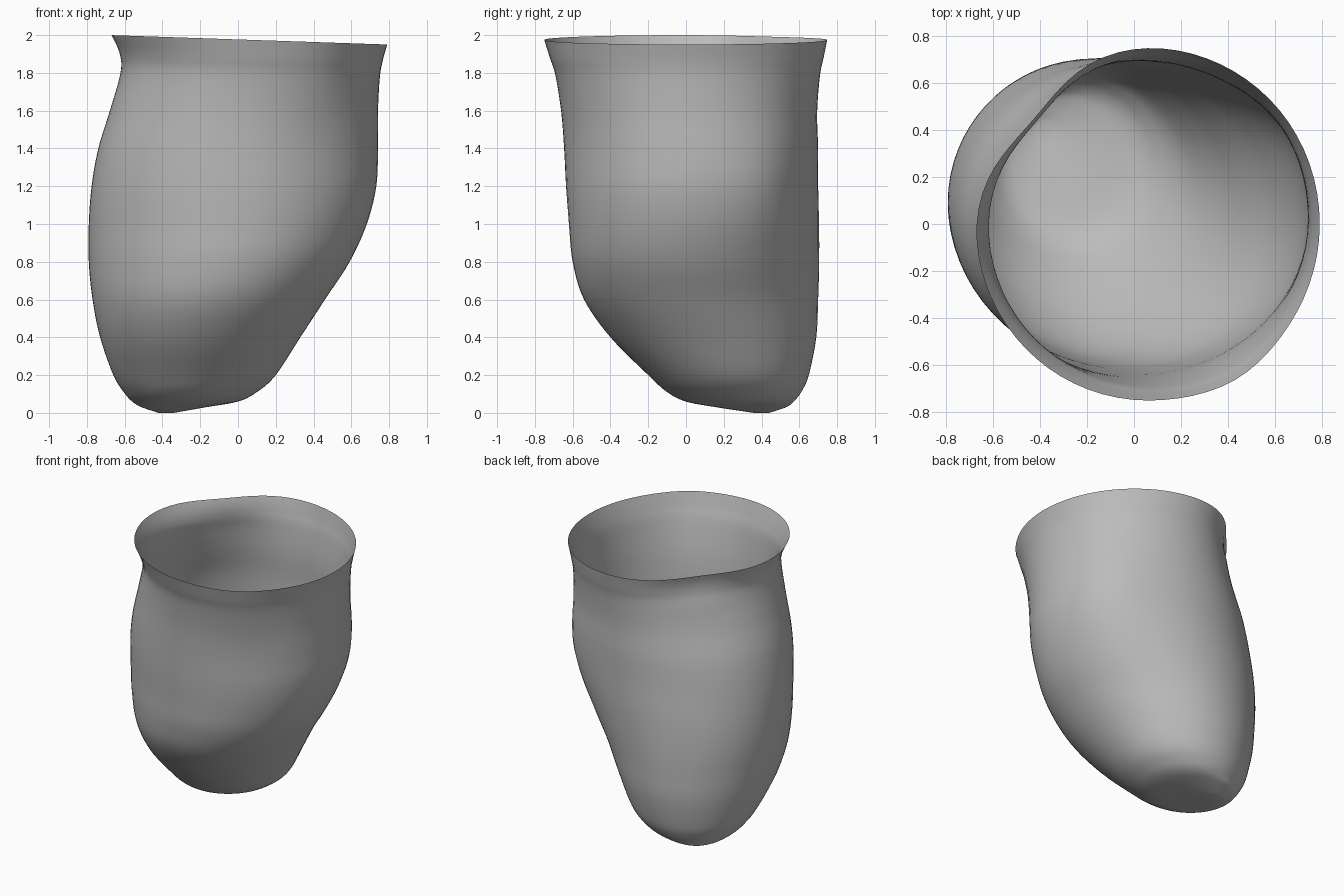
import bpy
import bmesh
from math import sin, cos, pi, exp

cube = bpy.data.objects.get("Cube")
if cube:
    bpy.data.objects.remove(cube, do_unlink=True)

SEGMENTS = 72
STEPS = 5

# Sac outline: height, left and right extent in x, front and back extent in y
OUTLINE = [
    (0.00, -0.42, -0.34, 0.36, 0.44),
    (0.03, -0.51, -0.17, 0.16, 0.53),
    (0.06, -0.56, 0.00, 0.00, 0.57),
    (0.11, -0.605, 0.10, -0.10, 0.61),
    (0.20, -0.66, 0.20, -0.20, 0.65),
    (0.40, -0.73, 0.33, -0.40, 0.69),
    (0.60, -0.77, 0.46, -0.54, 0.70),
    (0.80, -0.79, 0.59, -0.60, 0.705),
    (1.00, -0.79, 0.68, -0.62, 0.705),
    (1.20, -0.775, 0.73, -0.635, 0.70),
    (1.40, -0.74, 0.74, -0.645, 0.70),
    (1.60, -0.68, 0.74, -0.66, 0.695),
    (1.80, -0.625, 0.75, -0.69, 0.71),
    (1.90, -0.63, 0.765, -0.72, 0.73),
    (2.00, -0.675, 0.79, -0.75, 0.75),
]


def blend(a, b, c, d, t):
    """Smooth curve from b to c."""
    return 0.5 * (2 * b + (c - a) * t + (2 * a - 5 * b + 4 * c - d) * t * t
                  + (3 * b - a - 3 * c + d) * t ** 3)


def smooth_rows(rows):
    last = len(rows) - 1
    result = []
    for i in range(last):
        near = [rows[min(max(i + k, 0), last)] for k in (-1, 0, 1, 2)]
        for s in range(STEPS):
            result.append([blend(*v, s / STEPS) for v in zip(*near)])
    result.append(list(rows[last]))
    return result


def bell(value, centre, width):
    return exp(-((value - centre) / width) ** 2)


def ramp(value, start, end):
    t = min(max((value - start) / (end - start), 0), 1)
    return t * t * (3 - 2 * t)


def ring_point(row, angle):
    z, x0, x1, y0, y1 = row
    # The belly leans diagonally and is fuller at one back corner
    skew = 0.07 * bell(z, 0.8, 0.4)
    swell = 1 + 0.045 * bell(z, 1.2, 0.45) * bell(angle, 0.2 * pi, 0.35)
    # The neck and, more strongly, the lip are flattened at the other back corner
    dent = 0.045 * ramp(z, 1.2, 1.8) + 0.065 * ramp(z, 1.75, 2.0)
    swell -= dent * bell(angle, 0.77 * pi, 0.45)
    swell += 0.02 * ramp(z, 1.4, 1.9) * bell(angle, 1.67 * pi, 0.3)
    x = (x0 + x1) / 2 + (x1 - x0) / 2 * cos(angle) * swell
    y = (y0 + y1) / 2 + (y1 - y0) / 2 * sin(angle - skew) * swell
    # The opening tilts down towards one side
    z -= 0.034 * (x + 0.675) * (z / 2) ** 4
    return x, y, max(z, 0)


# Open, thin-walled sac
bm = bmesh.new()
rings = [[bm.verts.new(ring_point(row, 2 * pi * k / SEGMENTS)) for k in range(SEGMENTS)]
         for row in smooth_rows(OUTLINE)]
for low, high in zip(rings, rings[1:]):
    for k in range(SEGMENTS):
        n = (k + 1) % SEGMENTS
        bm.faces.new((low[k], low[n], high[n], high[k]))
bm.faces.new(rings[0][::-1])
for face in bm.faces:
    face.smooth = True
mesh = bpy.data.meshes.new("sac")
bm.to_mesh(mesh)
bm.free()
sac = bpy.data.objects.new("sac", mesh)
bpy.context.collection.objects.link(sac)

# Single grey colour
grey = bpy.data.materials.new("plain_grey")
grey.use_nodes = True
colour = (0.5, 0.5, 0.5, 1)
grey.diffuse_color = colour
grey.node_tree.nodes["Principled BSDF"].inputs["Base Color"].default_value = colour
mesh.materials.append(grey)
